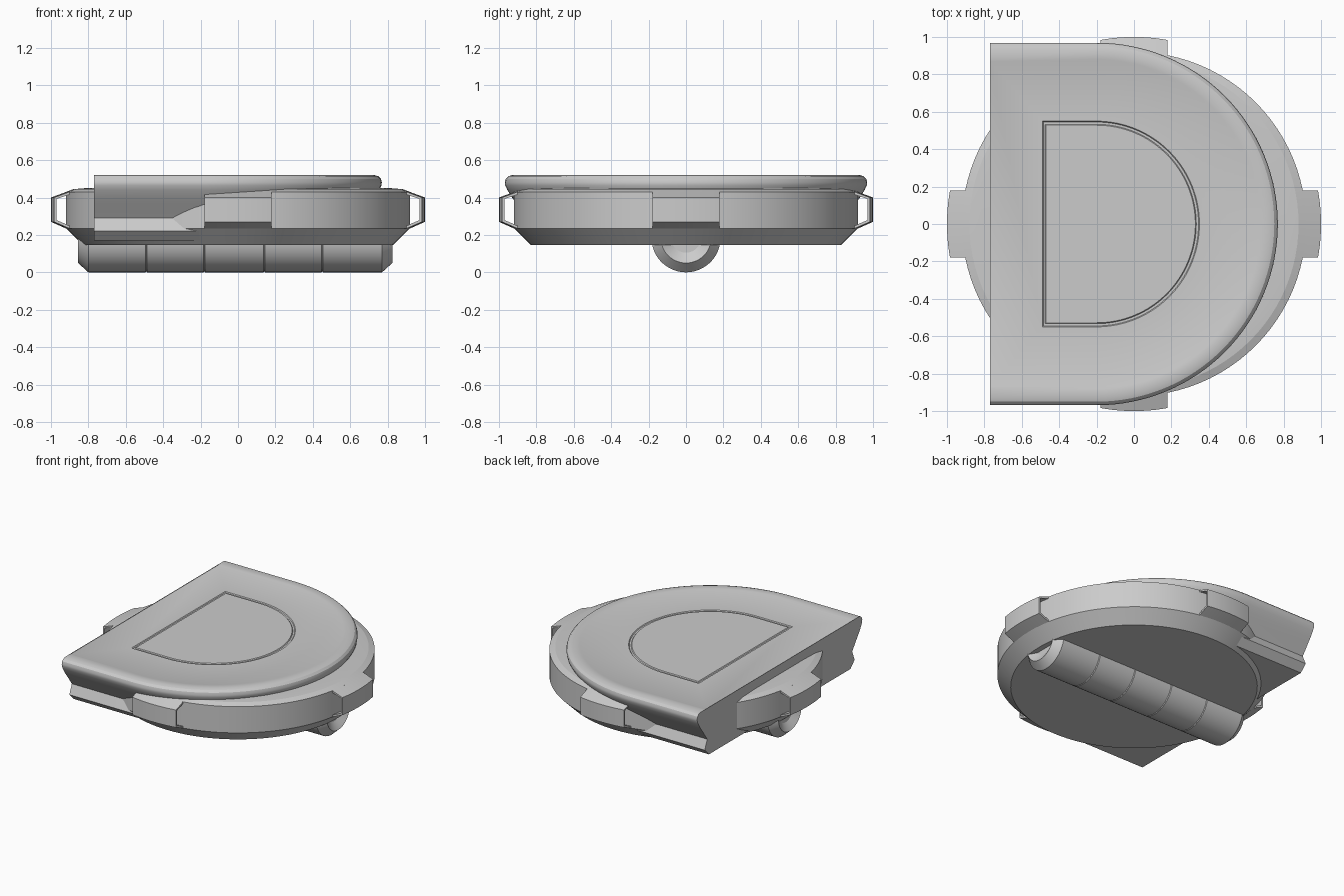
import bpy, bmesh
from math import sin, cos, pi, radians, sqrt

if "Cube" in bpy.data.objects:
    bpy.data.objects.remove(bpy.data.objects["Cube"])


def skin(name, rings, caps=True, angle=25):
    """Join a stack of equal closed rings into one solid."""
    bm = bmesh.new()
    vs = [[bm.verts.new(p) for p in ring] for ring in rings]
    n = len(vs[0])
    for a, b in zip(vs, vs[1:]):
        for i in range(n):
            j = (i + 1) % n
            bm.faces.new((a[i], a[j], b[j], b[i]))
    if caps:
        bm.faces.new(vs[0][::-1])
        bm.faces.new(vs[-1])
    else:
        # hollow section: close only the rim between outer and inner halves
        h = n // 2
        for ring in (vs[0], vs[-1]):
            for i in range(h - 1):
                bm.faces.new((ring[i], ring[i + 1], ring[n - 2 - i], ring[n - 1 - i]))
    bmesh.ops.recalc_face_normals(bm, faces=bm.faces)
    me = bpy.data.meshes.new(name)
    bm.to_mesh(me)
    bm.free()
    ob = bpy.data.objects.new(name, me)
    bpy.context.collection.objects.link(ob)
    bpy.ops.object.select_all(action='DESELECT')
    ob.select_set(True)
    bpy.context.view_layer.objects.active = ob
    bpy.ops.object.shade_smooth_by_angle(angle=radians(angle))
    return ob


# Round body with a chamfered top and a conical underside
N = 96
body = [(0.83, 0.145), (0.92, 0.235), (0.92, 0.43), (0.88, 0.445), (0.82, 0.45)]
skin("round_body", [[(r * cos(2 * pi * i / N), r * sin(2 * pi * i / N), z)
                     for i in range(N)] for r, z in body], angle=12)

# Four hollow loops around the rim
section = [(0.89, 0.441), (1.0, 0.40), (1.0, 0.27), (0.905, 0.228),
           (0.905, 0.243), (0.988, 0.28), (0.988, 0.392), (0.89, 0.426)]
W = 0.18
for k, side in enumerate(("right", "back", "left", "front")):
    rings = []
    for i in range(13):
        t = -W + 2 * W * i / 12
        rings.append([(sqrt(r * r - t * t), t, z) for r, z in section])
    loop = skin("rim_loop_" + side, rings, caps=False, angle=12)
    loop.rotation_euler.z = k * pi / 2


# D-shaped lid: straight sides, flat end and a half-round front
def d_ring(r, z, left=-0.77):
    arc = [(-0.2 + r * cos(a), r * sin(a), z)
           for a in (-pi / 2 + pi * i / 64 for i in range(65))]
    return [(left, -r, z)] + arc + [(left, r, z)]


lid = [(0.83, 0.17), (0.88, 0.22), (0.85, 0.29), (0.90, 0.36), (0.93, 0.40),
       (0.955, 0.44), (0.967, 0.465), (0.969, 0.482), (0.964, 0.50),
       (0.95, 0.514), (0.93, 0.52), (0.88, 0.52), (0.868, 0.516)]
panel = [(0.55, 0.516, -0.49), (0.545, 0.510, -0.485),
         (0.533, 0.510, -0.475), (0.528, 0.516, -0.47)]
skin("d_shaped_lid", [d_ring(*p) for p in lid + panel], angle=25)

# Segmented roller under the body, with grooves and dished ends
R = 0.185
profile = [(-0.82, 0.08), (-0.855, 0.135), (-0.80, R)]
for x in (-0.49, -0.18, 0.14, 0.45):
    profile += [(x - 0.004, R), (x, R - 0.006), (x + 0.004, R)]
profile += [(0.77, R), (0.825, 0.135), (0.79, 0.08)]
skin("segmented_roller", [[(x, r * cos(2 * pi * i / 48), R + r * sin(2 * pi * i / 48))
                           for i in range(48)] for x, r in profile], angle=25)
